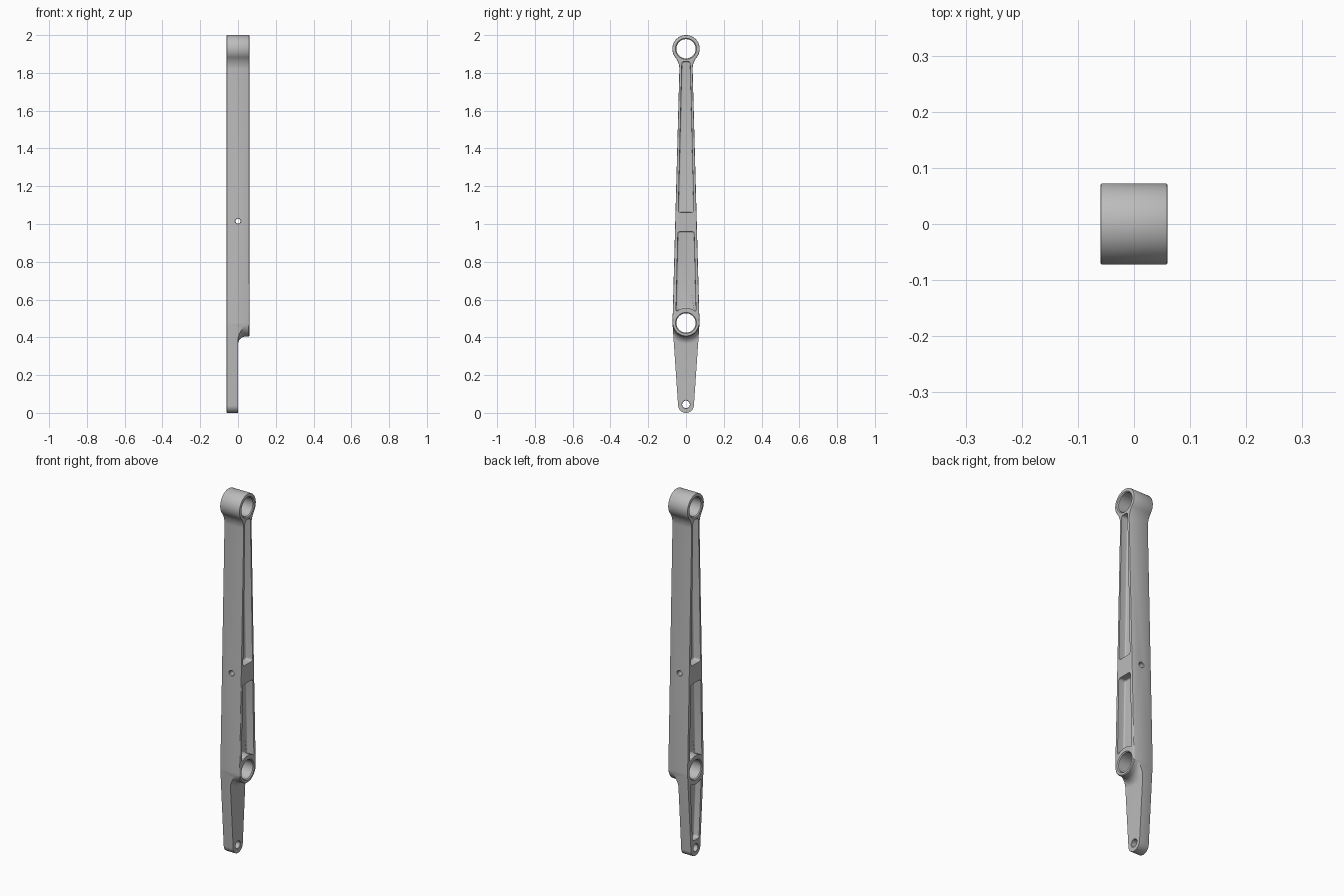
import bpy, bmesh
from math import sin, cos, radians, pi, sqrt
from mathutils import Vector, Matrix

cube = bpy.data.objects.get("Cube")
if cube:
    bpy.data.objects.remove(cube)

HALF = 0.06          # half thickness of the arm
TOP_Z, TOP_R = 1.9275, 0.0725
BOSS_Z, BOSS_R = 0.476, 0.0715
FOOT_Z, FOOT_R = 0.042, 0.042
BORE_R = 0.051

metal = bpy.data.materials.new("Grey metal")
metal.use_nodes = True
grey = (0.5, 0.5, 0.5, 1)
metal.diffuse_color = grey
metal.node_tree.nodes["Principled BSDF"].inputs["Base Color"].default_value = grey


def arc(cy, cz, r, a0, a1, n):
    steps = [radians(a0 + (a1 - a0) * i / n) for i in range(n + 1)]
    return [(cy + r * cos(a), cz + r * sin(a)) for a in steps]


def finish(name, bm):
    bmesh.ops.recalc_face_normals(bm, faces=bm.faces)
    mesh = bpy.data.meshes.new(name)
    bm.to_mesh(mesh)
    bm.free()
    ob = bpy.data.objects.new(name, mesh)
    bpy.context.collection.objects.link(ob)
    mesh.materials.append(metal)
    return ob


def prism(points, x0, x1):
    """Extrude a (y, z) outline from x0 to x1."""
    bm = bmesh.new()
    face = bm.faces.new([bm.verts.new((x0, y, z)) for y, z in points])
    out = bmesh.ops.extrude_face_region(bm, geom=[face])
    moved = [v for v in out["geom"] if isinstance(v, bmesh.types.BMVert)]
    bmesh.ops.translate(bm, verts=moved, vec=(x1 - x0, 0, 0))
    bmesh.ops.recalc_face_normals(bm, faces=bm.faces)
    return bm


def rim(bm, x):
    return [e for e in bm.edges if all(abs(v.co.x - x) < 1e-5 for v in e.verts)]


def lathe(name, profile, z, along_y=False, n=64):
    """Turn an (x, radius) profile about a cross axis at height z."""
    bm = bmesh.new()
    rings = [[bm.verts.new((x, r * cos(2 * pi * i / n), r * sin(2 * pi * i / n)))
              for i in range(n)] for x, r in profile]
    for a, b in zip(rings, rings[1:]):
        for i in range(n):
            j = (i + 1) % n
            bm.faces.new((a[i], a[j], b[j], b[i]))
    bm.faces.new(rings[0])
    bm.faces.new(rings[-1])
    turn = Matrix.Rotation(pi / 2, 4, "Z") if along_y else Matrix()
    bm.transform(Matrix.Translation((0, 0, z)) @ turn)
    return finish(name, bm)


def subtract(target, cutter):
    cutter.hide_render = True
    mod = target.modifiers.new("Cut", "BOOLEAN")
    mod.operation, mod.solver, mod.object = "DIFFERENCE", "EXACT", cutter
    bpy.context.view_layer.objects.active = target
    bpy.ops.object.modifier_apply(modifier=mod.name)
    bpy.data.objects.remove(cutter)


def bore(target, z, r, half, offset=0, chamfer=0.005, along_y=False):
    flare = r + chamfer + 0.02
    profile = [(-half - 0.02, flare), (-half + chamfer, r),
               (half - chamfer, r), (half + 0.02, flare)]
    subtract(target, lathe("bore_cutter", [(x + offset, q) for x, q in profile],
                           z, along_y))


def pocket(target, points, side, floor):
    """Cut a recess with rounded corners and a filleted floor."""
    bm = prism(points, side * floor, side * (HALF + 0.03))
    corners = []
    for e in bm.edges:
        a, b = e.verts
        if abs(a.co.x - b.co.x) > 0.01 and e.calc_face_angle(0) > radians(35):
            corners.append(e)
    bmesh.ops.bevel(bm, geom=corners, offset=0.012, segments=5,
                    affect="EDGES", profile=0.5)
    bmesh.ops.bevel(bm, geom=rim(bm, side * floor), offset=0.007, segments=4,
                    affect="EDGES", profile=0.5)
    subtract(target, finish("pocket_cutter", bm))


# Arm outline: upper eye, concave neck, long taper, rounded foot
neck_w, neck_r = 0.035, 0.1
neck_y = neck_w + neck_r
drop = sqrt((TOP_R + neck_r) ** 2 - neck_y ** 2)
half = arc(0, TOP_Z, TOP_R, 90, -38.5, 28)
half += arc(neck_y, TOP_Z - drop, neck_r, 141.5, 180, 12)[1:]
half += arc(0, BOSS_Z, BOSS_R, 0, -4, 2)
half += arc(0, FOOT_Z, FOOT_R, -4, -90, 16)
outline = half + [(-y, z) for y, z in half[-2:0:-1]]

bm = prism(outline, -HALF, HALF)
bmesh.ops.bevel(bm, geom=rim(bm, HALF) + rim(bm, -HALF), offset=0.004,
                segments=2, affect="EDGES", profile=0.5)
arm = finish("link_arm", bm)

# Step down to the thin foot, leaving a flared round boss
step = finish("step_cutter", prism(
    [(-0.2, -0.1), (0.2, -0.1), (0.2, BOSS_Z), (-0.2, BOSS_Z)], 0, 0.1))
R = 0.04
flare = [(-0.02, BOSS_R + R + 0.0005)]
flare += [(R - R * cos(t), BOSS_R + 0.0005 + R - R * sin(t))
          for t in [pi / 2 * i / 10 for i in range(11)]]
flare += [(HALF - 0.004, BOSS_R + 0.0005), (HALF, BOSS_R - 0.0035), (0.12, BOSS_R - 0.0035)]
subtract(step, lathe("boss_core", flare, BOSS_Z))
subtract(arm, step)

# Upper and lower recesses on both faces
upper = [(0.041, 1.062), (0.022, 1.86), (-0.022, 1.86), (-0.041, 1.062)]
lower = [(-0.043, 0.96), (0.043, 0.96)] + arc(0, BOSS_Z, 0.079, 48, 132, 10)
for side in (1, -1):
    pocket(arm, upper, side, 0.02)
    pocket(arm, lower, side, 0.02)

# Foot recess on the unstepped face only
foot = [(-0.028, 0.09), (0.028, 0.09)] + arc(0, BOSS_Z, 0.079, -54, -126, 10)
pocket(arm, foot, -1, 0.028)

# Bores through the eyes, the foot and the middle
bore(arm, TOP_Z, BORE_R, HALF)
bore(arm, BOSS_Z, BORE_R, HALF)
bore(arm, 0.045, 0.02, HALF / 2, offset=-HALF / 2, chamfer=0.002)
bore(arm, 1.015, 0.013, 0.057, chamfer=0.003, along_y=True)

bpy.ops.object.select_all(action="DESELECT")
arm.select_set(True)
bpy.context.view_layer.objects.active = arm
bpy.ops.object.shade_smooth_by_angle(angle=radians(30))
